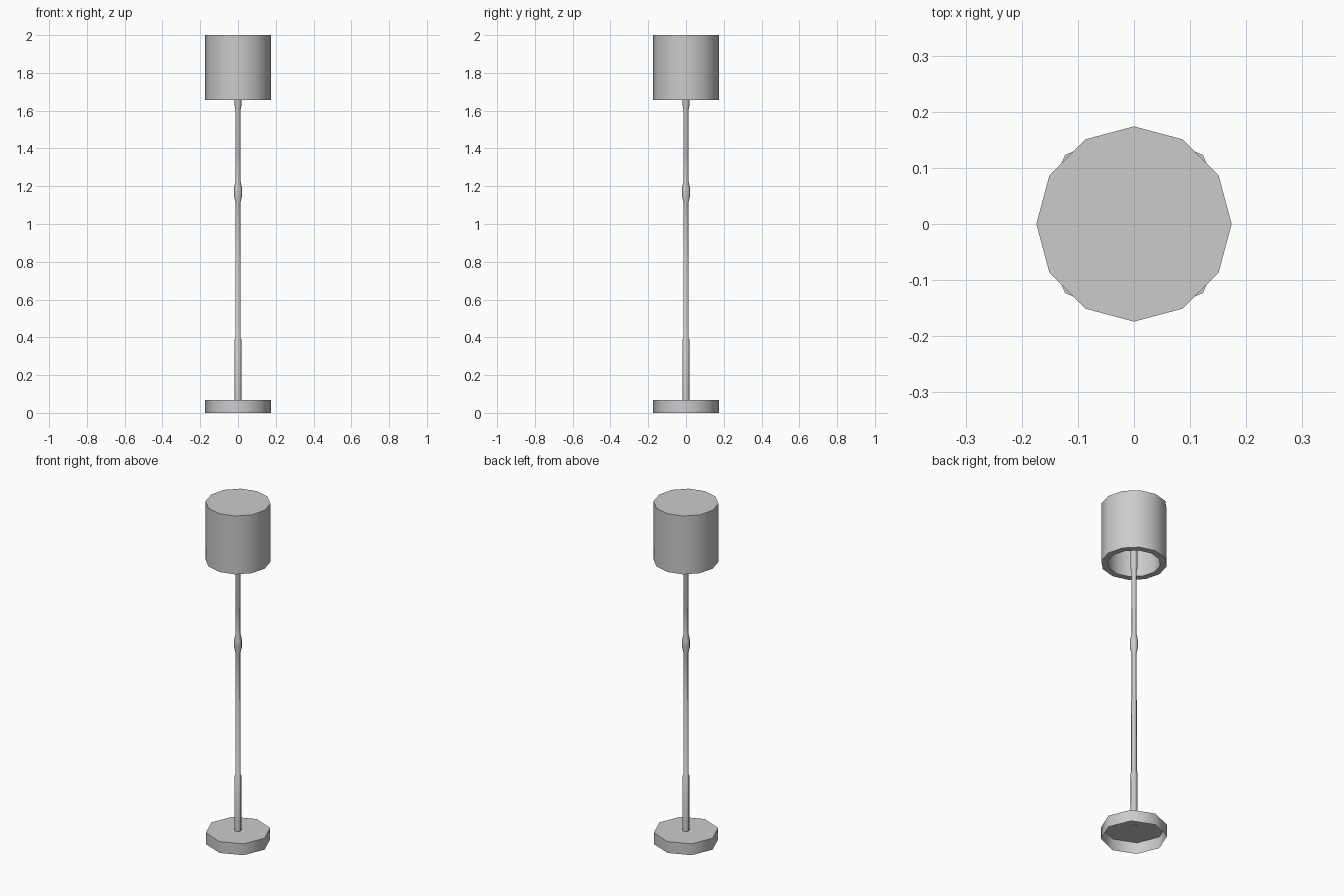
import bpy
import math

if "Cube" in bpy.data.objects:
    bpy.data.objects.remove(bpy.data.objects["Cube"])


def lathe(name, profile, sides, angle):
    """Revolve (radius, z) points around z; a zero radius makes a pole point."""
    verts, rings, faces = [], [], []
    for r, z in profile:
        start = len(verts)
        count = 1 if r == 0 else sides
        for i in range(count):
            a = 2 * math.pi * i / sides
            verts.append((r * math.cos(a), r * math.sin(a), z))
        rings.append([start + i % count for i in range(sides)])
    for low, high in zip(rings, rings[1:]):
        for i in range(sides):
            j = (i + 1) % sides
            faces.append(list(dict.fromkeys((low[i], low[j], high[j], high[i]))))
    mesh = bpy.data.meshes.new(name)
    mesh.from_pydata(verts, [], faces)
    obj = bpy.data.objects.new(name, mesh)
    bpy.context.collection.objects.link(obj)
    bpy.ops.object.select_all(action='DESELECT')
    obj.select_set(True)
    bpy.context.view_layer.objects.active = obj
    bpy.ops.object.shade_smooth_by_angle(angle=math.radians(angle))
    return obj


# Octagonal foot, hollow and open underneath
lathe("base", [(0.174, 0), (0.174, 0.067), (0, 0.067)], 8, 50)

# Slim stem with stepped sections, a small knob and a socket collar
lathe("stem", [(0, 0.064), (0.018, 0.064), (0.018, 0.39), (0.0145, 0.395),
               (0.0145, 0.83), (0.0125, 0.835), (0.0125, 1.11), (0.022, 1.15),
               (0.022, 1.19), (0.0125, 1.23), (0.0125, 1.38), (0.014, 1.385),
               (0.014, 1.61), (0.018, 1.625), (0.018, 1.78), (0, 1.78)], 8, 50)

# Thick-walled drum shade with a closed top
lathe("shade", [(0.139, 1.995), (0.139, 1.656), (0.174, 1.656),
                (0.174, 2.0), (0, 2.0)], 12, 50)
